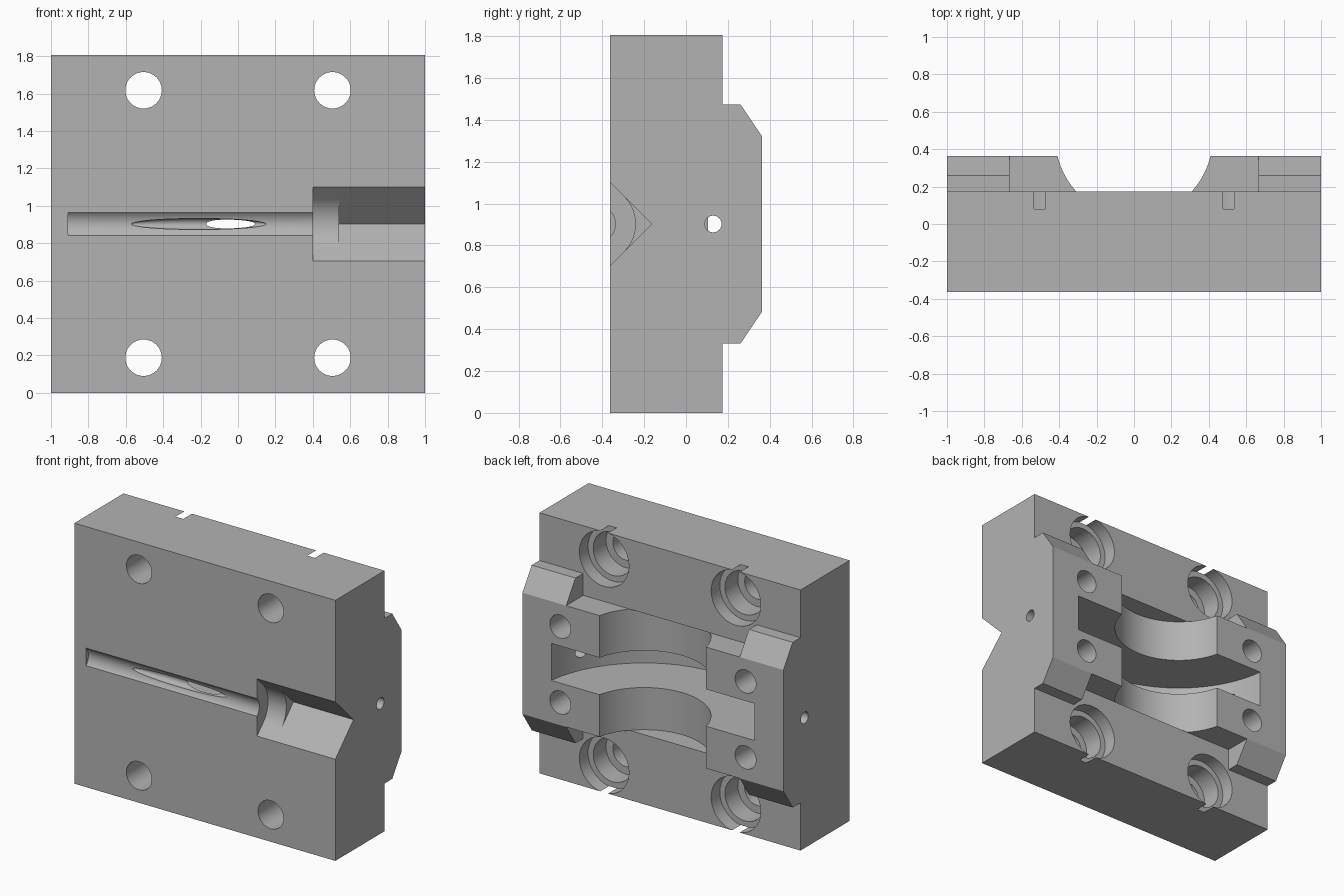
import bpy, bmesh
from math import sin, cos, pi, radians

if "Cube" in bpy.data.objects:
    bpy.data.objects.remove(bpy.data.objects["Cube"])

# Main dimensions
FRONT, FACE, BACK = -0.3625, 0.175, 0.3625
TOP = 1.805
MID = TOP / 2
BORE_Y = 0.459          # axis of the round cavities

steel = bpy.data.materials.new("grey_metal")
steel.use_nodes = True
grey = (0.45, 0.45, 0.45, 1)
steel.diffuse_color = grey
steel.node_tree.nodes["Principled BSDF"].inputs["Base Color"].default_value = grey


def prism(name, axis, points, lo, hi):
    """Extrude a 2D outline along one axis."""
    place = {"x": lambda a, b, t: (t, a, b),
             "y": lambda a, b, t: (a, t, b),
             "z": lambda a, b, t: (a, b, t)}[axis]
    bm = bmesh.new()
    low = [bm.verts.new(place(a, b, lo)) for a, b in points]
    high = [bm.verts.new(place(a, b, hi)) for a, b in points]
    bm.faces.new(low)
    bm.faces.new(high)
    n = len(points)
    for i in range(n):
        j = (i + 1) % n
        bm.faces.new((low[i], low[j], high[j], high[i]))
    bmesh.ops.recalc_face_normals(bm, faces=bm.faces)
    mesh = bpy.data.meshes.new(name)
    bm.to_mesh(mesh)
    bm.free()
    ob = bpy.data.objects.new(name, mesh)
    bpy.context.collection.objects.link(ob)
    return ob


def circle(a, b, r, n=48):
    return [(a + r * cos(2 * pi * i / n), b + r * sin(2 * pi * i / n)) for i in range(n)]


def rect(a0, b0, a1, b1):
    return [(a0, b0), (a1, b0), (a1, b1), (a0, b1)]


def combine(target, tool, operation="DIFFERENCE"):
    """Apply a boolean and discard the tool."""
    tool.hide_render = True
    mod = target.modifiers.new("boolean", "BOOLEAN")
    mod.operation, mod.solver, mod.object = operation, "EXACT", tool
    bpy.context.view_layer.objects.active = target
    bpy.ops.object.modifier_apply(modifier=mod.name)
    bpy.data.objects.remove(tool)


# Base slab
block = prism("mould_block", "x", rect(FRONT, 0, FACE, TOP), -1, 1)

# Raised pads on the back: chamfered wing outside, plain step inside
h_wing, h_step = 0.572, 0.42
wing = [(0.1, MID - h_wing), (0.26, MID - h_wing), (BACK, MID - h_step),
        (BACK, MID + h_step), (0.26, MID + h_wing), (0.1, MID + h_wing)]
for side in (-1, 1):
    combine(block, prism("wing", "x", wing, *sorted((side * 0.665, side))), "UNION")
    step = prism("step", "x", rect(0.1, MID - h_step, BACK, MID + h_step),
                 *sorted((side * 0.28, side * 0.7)))
    combine(block, step, "UNION")

# Round bore and the wider disc slot across its middle
combine(block, prism("bore", "z", circle(0, BORE_Y, 0.42, 96), MID - h_step, MID + h_step))
combine(block, prism("slot", "z", circle(0, BORE_Y, 0.785, 128), MID - 0.128, MID + 0.128))

# Stepped corner holes and blind pad holes
for sx in (-1, 1):
    for sz in (-1, 1):
        x, z = sx * 0.505, MID + sz * 0.715
        for r, lo, hi in ((0.0975, -0.5, 0.1), (0.15, -0.06, 0.12), (0.19, 0.08, 0.25)):
            combine(block, prism("corner_hole", "y", circle(x, z, r), lo, hi))
        combine(block, prism("pad_hole", "y",
                             circle(sx * 0.71, MID + sz * 0.263, 0.08), -0.05, 0.5))
    # Small side hole into the slot
    combine(block, prism("side_hole", "x", circle(0.13, MID, 0.04, 32),
                         *sorted((sx * 0.7, sx * 1.1))))

# Front channel: shallow round groove, rounded pocket, V groove
combine(block, prism("groove", "x", circle(-0.4245, MID, 0.087, 64), -0.91, 0.45))
R, CY = 0.188, -0.43
k = R * sin(pi / 4)
apex = CY + R / sin(pi / 4)
nose = [(CY + R * cos(t), MID + R * sin(t))
        for t in [radians(-45 + 5 * i) for i in range(19)]]
out = CY - 0.05
flare = apex - out
pocket = [(out, MID - flare)] + nose + [(out, MID + flare)]
vee = [(out, MID - flare), (apex, MID), (out, MID + flare)]
combine(block, prism("pocket", "x", pocket, 0.4, 0.6))
combine(block, prism("vee", "x", vee, 0.54, 1.1))

# Long oval opening from the groove into the slot
bpy.ops.mesh.primitive_uv_sphere_add(segments=48, ring_count=24, radius=1,
                                     location=(-0.21, -0.337, MID))
oval = bpy.context.object
oval.scale = (0.36, 0.03, 0.03)
bpy.context.view_layer.update()
combine(block, oval)

# Finish
block.data.materials.clear()
block.data.materials.append(steel)
for poly in block.data.polygons:
    poly.material_index = 0
bpy.ops.object.select_all(action="DESELECT")
block.select_set(True)
bpy.context.view_layer.objects.active = block
bpy.ops.object.shade_smooth_by_angle(angle=radians(25))
